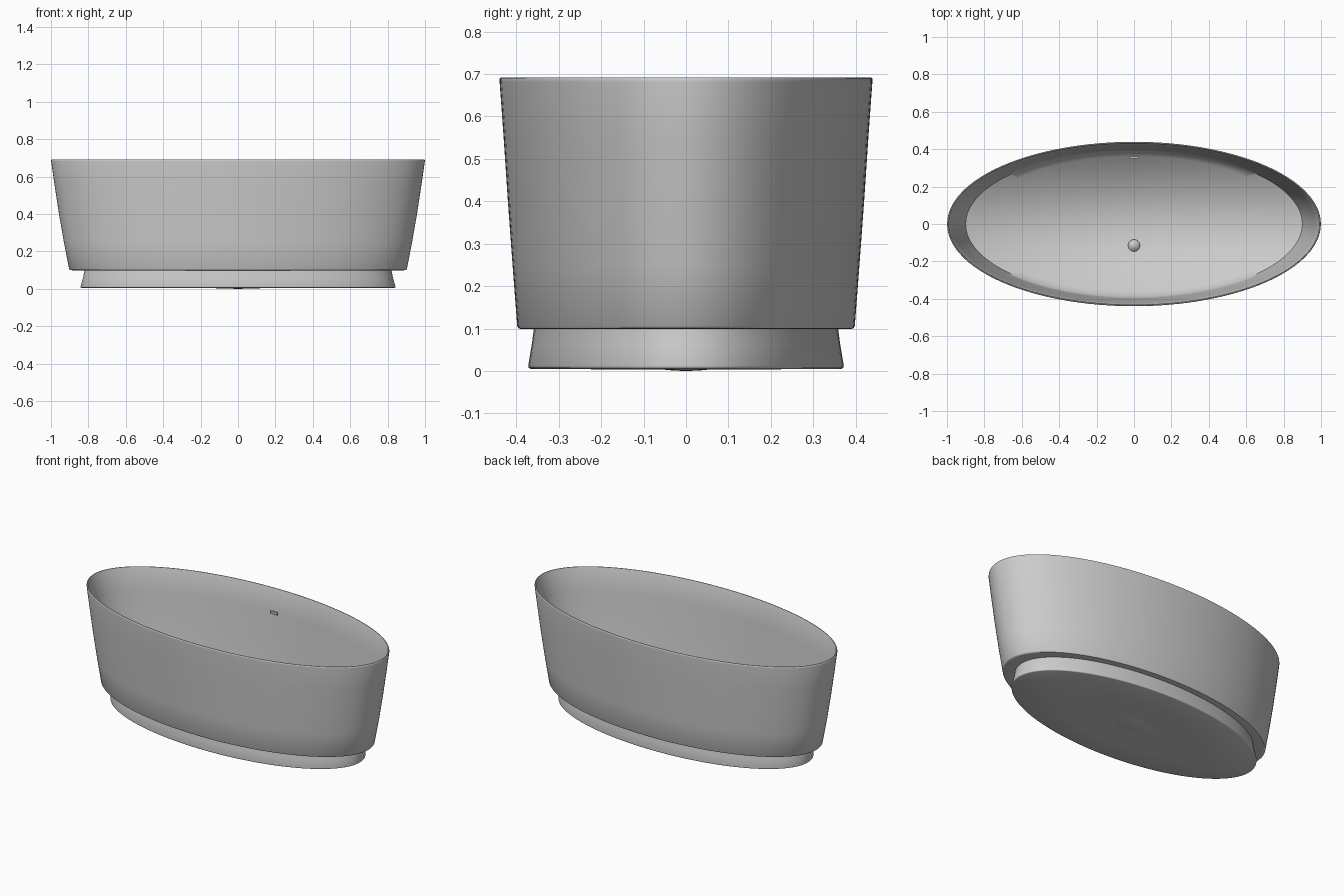
import bpy, bmesh, math

if "Cube" in bpy.data.objects:
    bpy.data.objects.remove(bpy.data.objects["Cube"])

SEG = 128


def loft(name, rings, close_end=False, angle=35):
    """Skin a stack of ellipses given as (z, half_x, half_y)."""
    bm = bmesh.new()
    loops = []
    for z, a, b in rings:
        loops.append([bm.verts.new((a * math.cos(2 * math.pi * i / SEG),
                                    b * math.sin(2 * math.pi * i / SEG), z))
                      for i in range(SEG)])
    for lo, hi in zip(loops, loops[1:]):
        for i in range(SEG):
            j = (i + 1) % SEG
            bm.faces.new((lo[i], lo[j], hi[j], hi[i]))
    if close_end:
        tip = bm.verts.new((0, 0, 0))
        last = loops[-1]
        for i in range(SEG):
            bm.faces.new((last[i], last[(i + 1) % SEG], tip))
    return finish(name, bm, angle)


def finish(name, bm, angle=35):
    mesh = bpy.data.meshes.new(name)
    bm.to_mesh(mesh)
    bm.free()
    obj = bpy.data.objects.new(name, mesh)
    bpy.context.collection.objects.link(obj)
    bpy.ops.object.select_all(action='DESELECT')
    obj.select_set(True)
    bpy.context.view_layer.objects.active = obj
    bpy.ops.object.shade_smooth_by_angle(angle=math.radians(angle))
    return obj


# Tub shell: underside ledge, outer wall, thin rim, inner wall, dished floor
BOWL_A, BOWL_B, BOWL_Z = 0.90, 0.39, 0.17
shell = [(0.100, 0.815, 0.353), (0.099, 0.885, 0.388), (0.100, 0.898, 0.395),
         (0.106, 0.903, 0.398), (0.25, 0.931, 0.409), (0.40, 0.957, 0.420),
         (0.55, 0.980, 0.430), (0.682, 0.999, 0.4395), (0.689, 0.9985, 0.4395),
         (0.692, 0.996, 0.437), (0.692, 0.992, 0.433), (0.688, 0.990, 0.431),
         (0.55, 0.971, 0.421), (0.40, 0.947, 0.410), (0.25, 0.918, 0.398),
         (BOWL_Z, BOWL_A, BOWL_B)]
shell += [(BOWL_Z * (k / 14) ** 2, BOWL_A * k / 14, BOWL_B * k / 14)
          for k in range(13, 0, -1)]
loft("tub_shell", shell, close_end=True, angle=50)

# Flared plinth with a flat underside that meets the lowest part of the floor
loft("plinth", [(0.105, 0.82, 0.358), (0.06, 0.828, 0.364), (0.012, 0.842, 0.372),
                (0.007, 0.841, 0.371), (0.005, 0.836, 0.366),
                (0.004, 0.50, 0.22), (0.004, 0.138, 0.06)], angle=95)

# Overflow slot by the back wall: a small plate with a recessed opening
bm = bmesh.new()
bmesh.ops.create_cube(bm, size=1)
bmesh.ops.scale(bm, vec=(0.05, 0.01, 0.018), verts=bm.verts)
bm.normal_update()
front = [f for f in bm.faces if f.normal.y < -0.9]
bmesh.ops.inset_region(bm, faces=front, thickness=0.003, depth=-0.004)
slot = finish("overflow_slot", bm)
slot.location = (0, 0.355, 0.58)

# Drain disc, level, just above the floor
dy = -0.115
bm = bmesh.new()
bmesh.ops.create_cone(bm, cap_ends=True, segments=32, radius1=0.032, radius2=0.032, depth=0.003)
drain = finish("drain", bm, 95)
drain.location = (0, dy, BOWL_Z * ((dy - 0.032) / BOWL_B) ** 2)
